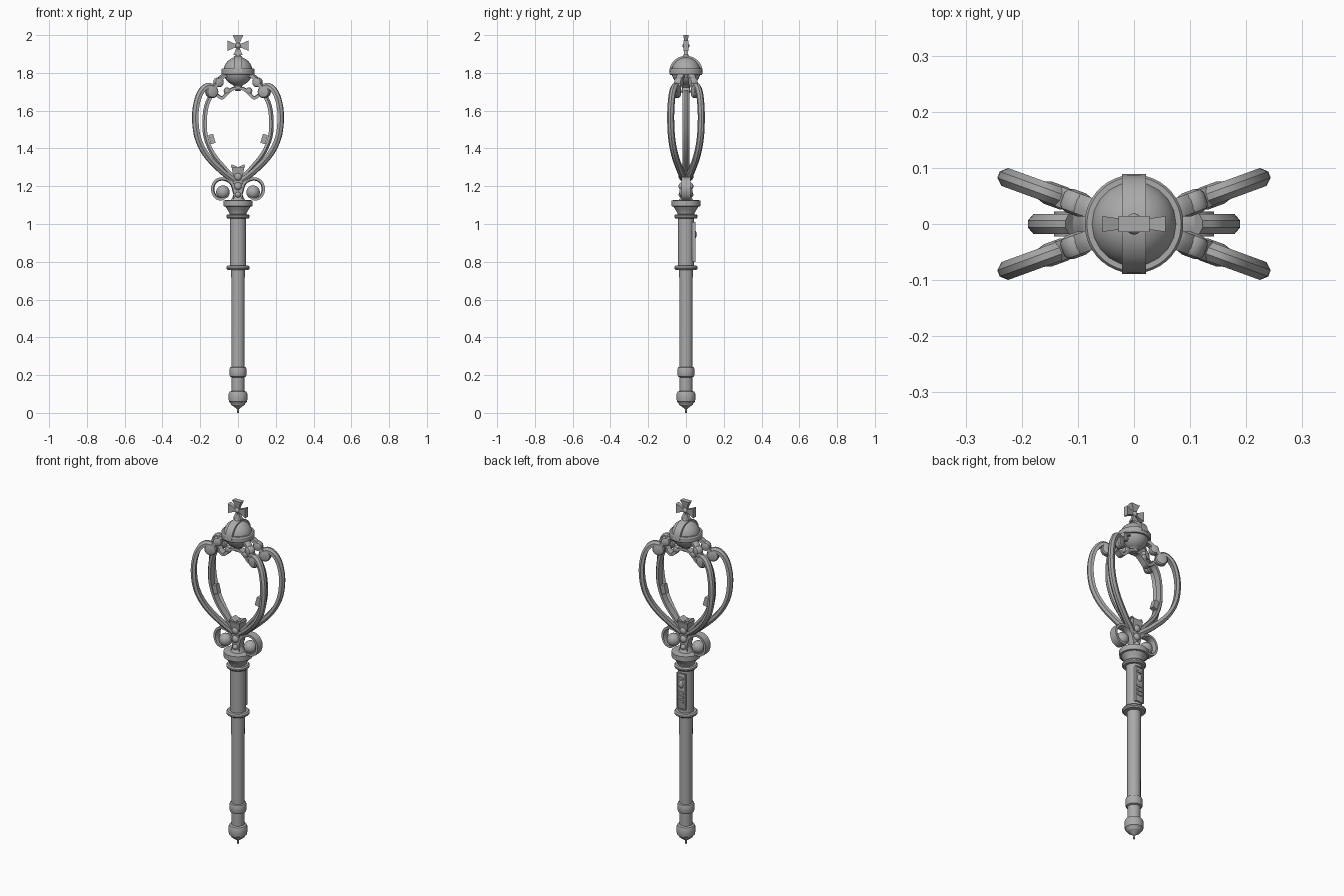
import bpy, bmesh, math
from mathutils import Vector, Matrix

if "Cube" in bpy.data.objects:
    bpy.data.objects.remove(bpy.data.objects["Cube"])

METAL = bpy.data.materials.new("grey metal")
METAL.diffuse_color = (0.4, 0.4, 0.4, 1)
METAL.use_nodes = True
METAL.node_tree.nodes["Principled BSDF"].inputs["Base Color"].default_value = METAL.diffuse_color


def finish(name, bm, smooth=30):
    bmesh.ops.recalc_face_normals(bm, faces=bm.faces)
    me = bpy.data.meshes.new(name)
    bm.to_mesh(me)
    bm.free()
    ob = bpy.data.objects.new(name, me)
    bpy.context.collection.objects.link(ob)
    me.materials.append(METAL)
    bpy.ops.object.select_all(action='DESELECT')
    ob.select_set(True)
    bpy.context.view_layer.objects.active = ob
    if smooth:
        bpy.ops.object.shade_smooth_by_angle(angle=math.radians(smooth))
    return ob


def skin(bm, rings, caps=True):
    """Join rings of points into a tube."""
    rows = [[bm.verts.new(p) for p in r] for r in rings]
    n = len(rows[0])
    for a, b in zip(rows, rows[1:]):
        for i in range(n):
            bm.faces.new((a[i], a[(i + 1) % n], b[(i + 1) % n], b[i]))
    if caps:
        bm.faces.new(rows[0])
        bm.faces.new(rows[-1])


def lathe(name, profile, sides=32, caps=True):
    bm = bmesh.new()
    turn = [(k + 0.5) * math.tau / sides for k in range(sides)]
    skin(bm, [[(r * math.cos(a), r * math.sin(a), z) for a in turn] for r, z in profile], caps)
    return finish(name, bm)


def spline(pts, steps=5):
    """Catmull-Rom curve through (radius, height) points."""
    p = [Vector(q) for q in pts]
    p = [2 * p[0] - p[1]] + p + [2 * p[-1] - p[-2]]
    out = []
    for i in range(1, len(p) - 2):
        a, b, c, d = p[i - 1:i + 3]
        for k in range(steps):
            t = k / steps
            out.append(0.5 * (2 * b + (c - a) * t + (2 * a - 5 * b + 4 * c - d) * t * t
                              + (3 * b - a - 3 * c + d) * t ** 3))
    return out + [p[-2]]


def band(name, pts, angle, width, thick, ridge=0.0):
    """Sweep a ridged strap along a curve lying in the upright plane at the given angle."""
    path = spline(pts)
    out = Vector((math.cos(angle), math.sin(angle), 0))
    side = Vector((-math.sin(angle), math.cos(angle), 0))
    w, t = width / 2, thick / 2
    section = [(-t, -w), (-t, w), (t - ridge, w), (t, w * 0.35), (t, -w * 0.35), (t - ridge, -w)]
    rings = []
    for i, p in enumerate(path):
        d = (path[min(i + 1, len(path) - 1)] - path[max(i - 1, 0)]).normalized()
        n = Vector((d.y, -d.x))
        rings.append([out * (p.x + n.x * a) + Vector((0, 0, p.y + n.y * a)) + side * b
                      for a, b in section])
    bm = bmesh.new()
    skin(bm, rings)
    return finish(name, bm)


def volute(name, r, z, angle, radius, width):
    """Short rounded drum with its axis across the strap."""
    bm = bmesh.new()
    w = width / 2
    prof = [(radius * 0.45, -w), (radius * 0.85, -w * 0.8), (radius, -w * 0.45),
            (radius, w * 0.45), (radius * 0.85, w * 0.8), (radius * 0.45, w)]
    skin(bm, [[(q * math.cos(k * math.tau / 16), h, q * math.sin(k * math.tau / 16))
               for k in range(16)] for q, h in prof])
    m = Matrix.Rotation(angle, 4, 'Z') @ Matrix.Translation((r, 0, z))
    bmesh.ops.transform(bm, matrix=m, verts=bm.verts)
    return finish(name, bm)


def ball(name, loc, size):
    bm = bmesh.new()
    bmesh.ops.create_uvsphere(bm, u_segments=20, v_segments=12, radius=1)
    bmesh.ops.transform(bm, matrix=Matrix.Translation(loc) @ Matrix.Diagonal((*size, 1)), verts=bm.verts)
    return finish(name, bm)


def box(name, loc, size, tilt=0, bevel=0.0):
    bm = bmesh.new()
    bmesh.ops.create_cube(bm, size=1)
    bmesh.ops.transform(bm, matrix=Matrix.Diagonal((*size, 1)), verts=bm.verts)
    if bevel:
        bmesh.ops.bevel(bm, geom=bm.edges[:], offset=bevel, segments=2, affect='EDGES', profile=0.5)
    bmesh.ops.transform(bm, matrix=Matrix.Translation(loc) @ Matrix.Rotation(tilt, 4, 'Y'), verts=bm.verts)
    return finish(name, bm)


# Staff: pommel, lower grip, collar rings, upper grip
lathe("pommel", [(0.004, 0), (0.006, 0.02), (0.012, 0.026), (0.036, 0.043), (0.04, 0.052),
                 (0.048, 0.06), (0.05, 0.075), (0.05, 0.1), (0.045, 0.112), (0.034, 0.116),
                 (0.034, 0.19)])
lathe("lower_collar", [(0.034, 0.188), (0.042, 0.192), (0.045, 0.2), (0.045, 0.232),
                       (0.042, 0.24), (0.034, 0.244)])
lathe("shaft", [(0.035, 0.24), (0.036, 0.765)])
for z in (0.768, 1.04):
    lathe("grip_ring", [(0.04, z - 0.012), (0.056, z - 0.011), (0.062, z - 0.004), (0.062, z + 0.004),
                        (0.056, z + 0.011), (0.04, z + 0.012)])
lathe("upper_grip", [(0.043, 0.765), (0.043, 1.04)], 16)
lathe("capital", [(0.044, 1.045), (0.047, 1.058), (0.056, 1.075), (0.068, 1.092), (0.077, 1.094),
                  (0.077, 1.124), (0.07, 1.126)], 16)

# Raised panel with ornaments on the back of the upper grip
box("panel", (0, 0.037, 0.905), (0.054, 0.016, 0.21), bevel=0.004)
for x in (-0.024, 0.024):
    box("panel_rail", (x, 0.044, 0.905), (0.006, 0.01, 0.21))
for z in (0.803, 1.007):
    box("panel_end", (0, 0.044, z), (0.054, 0.01, 0.006))
ball("panel_boss", (0, 0.045, 0.945), (0.014, 0.012, 0.022))
for z in (0.845, 0.87, 0.895, 0.98):
    box("panel_ornament", (0, 0.046, z), (0.032, 0.01, 0.015), bevel=0.003)

# Stem between staff and cage
lathe("stem_foot", [(0.04, 1.124), (0.03, 1.14), (0.024, 1.16), (0.024, 1.22)], 16)
bm = bmesh.new()
skin(bm, [[(sx * w, sy * d, z) for sx, sy in ((-1, -1), (1, -1), (1, 1), (-1, 1))]
          for w, d, z in ((0.026, 0.024, 1.13), (0.02, 0.022, 1.18), (0.022, 0.024, 1.24),
                          (0.034, 0.034, 1.3))])
finish("stem", bm)
for s in (-1, 1):
    for z, r in ((1.25, 0.02), (1.2, 0.02), (1.155, 0.015)):
        ball("stem_bead", (0, s * 0.024, z), (r, 0.015, r))
    box("stem_leaf", (s * 0.02, 0, 1.302), (0.034, 0.05, 0.014), -s * 0.4)

# Cage straps, scrolls and brackets on both sides
FAN = math.radians(20)
for base in (0, math.pi):
    band("base_scroll", [(0.015, 1.155), (0.035, 1.215), (0.075, 1.238), (0.115, 1.228), (0.134, 1.19),
                         (0.122, 1.148), (0.09, 1.133), (0.062, 1.15)], base, 0.045, 0.018, 0.005)
    s = 1 if base == 0 else -1
    ball("scroll_ball", (s * 0.08, 0, 1.168), (0.036, 0.036, 0.036))
    band("centre_strap", [(0.015, 1.235), (0.075, 1.3), (0.135, 1.375), (0.17, 1.46), (0.177, 1.54),
                          (0.168, 1.62), (0.145, 1.675), (0.115, 1.7)], base, 0.036, 0.024, 0.01)
    box("strap_tab", (s * 0.138, 0, 1.45), (0.026, 0.03, 0.05), s * 0.28)
    # Under-bracket below the orb
    band("under_bracket", [(0.115, 1.685), (0.085, 1.668), (0.06, 1.69), (0.03, 1.715), (0.0, 1.718)],
         base, 0.036, 0.018, 0.003)
    volute("under_volute", 0.058, 1.705, base, 0.018, 0.045)
    for f in (-FAN, FAN):
        a = base + f
        band("outer_strap", [(0.02, 1.225), (0.1, 1.285), (0.18, 1.365), (0.228, 1.455), (0.243, 1.56),
                             (0.232, 1.65), (0.205, 1.708), (0.168, 1.733), (0.13, 1.72)],
             a, 0.034, 0.028, 0.012)
        volute("strap_volute", 0.148, 1.7, a, 0.034, 0.042)
        band("orb_bracket", [(0.15, 1.71), (0.128, 1.735), (0.105, 1.765), (0.082, 1.785), (0.055, 1.785)],
             a, 0.036, 0.022, 0.004)
        volute("bracket_volute", 0.11, 1.75, a, 0.026, 0.044)

# Orb with its girdle, arch and neck
ball("orb", (0, 0, 1.808), (0.077, 0.077, 0.077))
lathe("orb_girdle", [(0.07, 1.79), (0.084, 1.79), (0.088, 1.796), (0.088, 1.818), (0.084, 1.824),
                     (0.07, 1.824), (0.07, 1.79)], 40, False)
arc = [(0.083 * math.cos(math.pi * k / 8), 1.804 + 0.08 * math.sin(math.pi * k / 8)) for k in range(9)]
band("orb_arch", arc, math.pi / 2, 0.042, 0.012)
lathe("orb_drop", [(0.012, 1.705), (0.022, 1.715), (0.022, 1.73), (0.035, 1.745), (0.035, 1.75)], 16)
lathe("cross_neck", [(0.022, 1.882), (0.016, 1.892), (0.01, 1.9), (0.01, 1.945)], 12)

# Cross with four arms flaring outward, and a central boss
for k in range(4):
    bm = bmesh.new()
    skin(bm, [[(sx * w, sy * d, h) for sx, sy in ((-1, -1), (1, -1), (1, 1), (-1, 1))]
              for w, d, h in ((0.01, 0.008, 0), (0.012, 0.009, 0.02), (0.028, 0.014, 0.056))])
    size = 0.9 if k == 2 else 1
    m = Matrix.Translation((0, 0, 1.944)) @ Matrix.Rotation(k * math.pi / 2, 4, 'Y') @ Matrix.Scale(size, 4)
    bmesh.ops.transform(bm, matrix=m, verts=bm.verts)
    finish("cross_arm", bm, 0)
ball("cross_boss", (0, 0, 1.944), (0.016, 0.019, 0.016))
